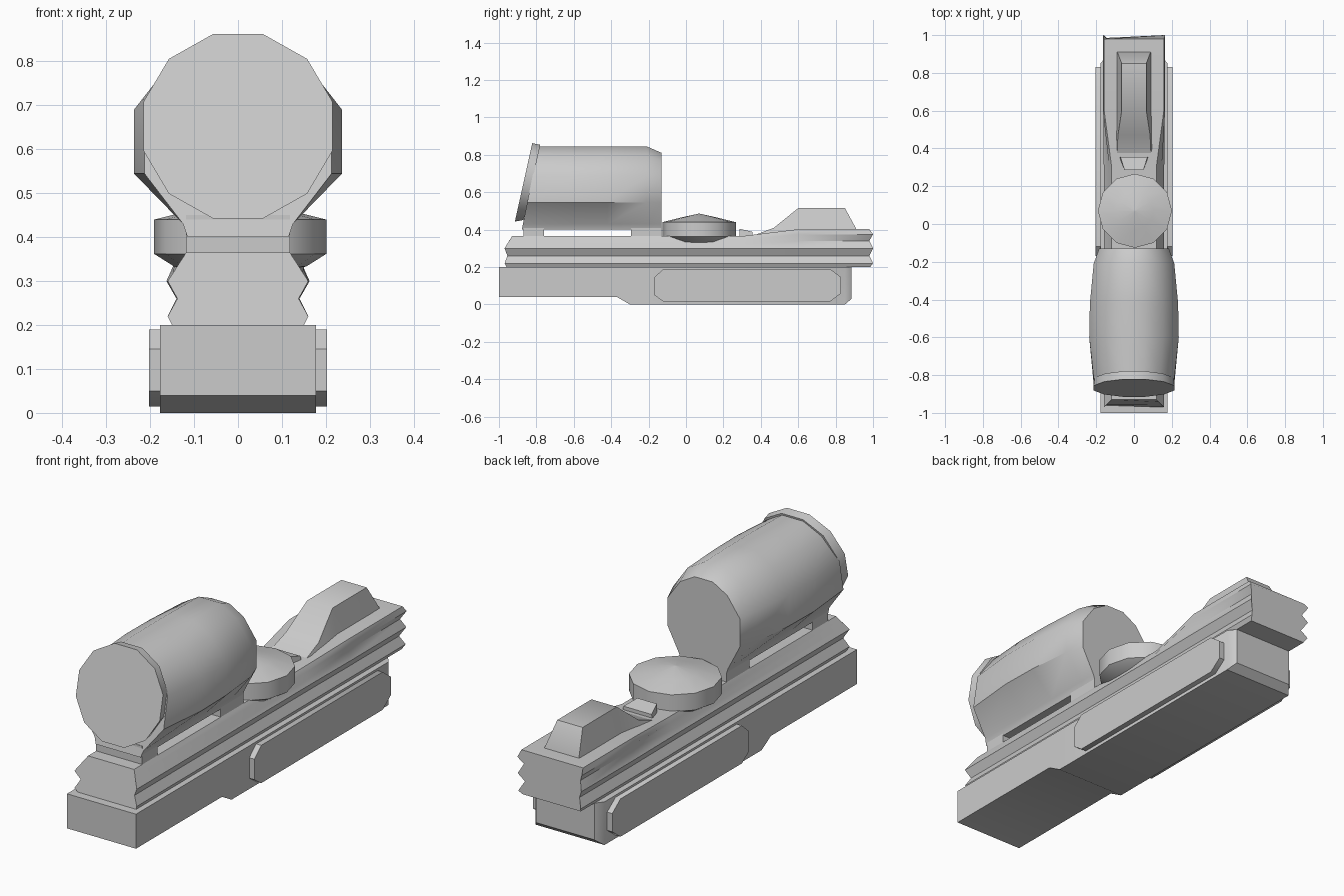
import bpy, bmesh, math
from mathutils import Vector

cube = bpy.data.objects.get("Cube")
if cube:
    bpy.data.objects.remove(cube, do_unlink=True)

grey = bpy.data.materials.new("plain grey")
grey.use_nodes = True
COLOUR = (0.6, 0.6, 0.6, 1)
grey.diffuse_color = COLOUR
grey.node_tree.nodes["Principled BSDF"].inputs["Base Color"].default_value = COLOUR


def loft(name, rings, angle=40):
    """Bridge equal rings of points and close both ends."""
    bm = bmesh.new()
    rows = [[bm.verts.new(p) for p in ring] for ring in rings]
    n = len(rows[0])
    for a, b in zip(rows, rows[1:]):
        for i in range(n):
            j = (i + 1) % n
            bm.faces.new((a[i], a[j], b[j], b[i]))
    bm.faces.new(rows[0])
    bm.faces.new(rows[-1])
    bmesh.ops.recalc_face_normals(bm, faces=bm.faces[:])
    mesh = bpy.data.meshes.new(name)
    bm.to_mesh(mesh)
    bm.free()
    mesh.polygons.foreach_set("use_smooth", [True] * len(mesh.polygons))
    mesh.set_sharp_from_angle(angle=math.radians(angle))
    mesh.materials.append(grey)
    ob = bpy.data.objects.new(name, mesh)
    bpy.context.collection.objects.link(ob)
    return ob


def mirrored(half):
    """Close a right-hand half outline with its mirror image."""
    return half + [(-p[0], p[1], p[2]) for p in reversed(half)]


def trapezoid(y, low_w, top_w, low, top):
    return mirrored([(low_w, y, low), (top_w, y, top)])


# Base block with stepped underside and chamfered back
loft("base", [trapezoid(y, w, w, low, 0.2) for y, w, low in [
    (-1, .177, .04), (-.37, .177, .04), (-.3, .177, 0),
    (.85, .177, 0), (.885, .15, .03)]])

# Side panels with clipped corners
outline = [(-.17, .05), (-.12, .015), (.77, .015), (.83, .06),
           (.83, .145), (.77, .19), (-.12, .19), (-.17, .145)]
for side, label in ((1, "left"), (-1, "right")):
    loft(label + "_panel", [[(side * x, y, z) for y, z in outline]
                            for x in (.15, .203)])

# Ribbed rail: z front, z back, width front, width back, front y, back y
layers = [(.2, .2, .15, .15, -.96, .985), (.22, .22, .16, .16, -.97, 1),
          (.26, .26, .138, .14, -.955, .98), (.3, .3, .16, .163, -.97, 1),
          (.32, .34, .147, .145, -.958, .98), (.345, .375, .131, .165, -.942, 1),
          (.365, .402, .118, .158, -.93, .98)]
stations = []
for k in range(4):
    t = 0 if k < 2 else 1
    half = [(wf + (wb - wf) * t, (yf, .3, .6, yb)[k], zf + (zb - zf) * t)
            for zf, zb, wf, wb, yf, yb in layers]
    stations.append(mirrored(half))
loft("ribbed_rail", stations)

# Rear hump
loft("rear_hump", [trapezoid(y, w, t, .36, z) for y, w, t, z in [
    (.36, .1, .09, .368), (.47, .1, .085, .41), (.6, .1, .065, .515),
    (.85, .1, .065, .515), (.915, .1, .09, .395)]])

# Small wedge between hump and dial
loft("small_wedge", [trapezoid(.285, .05, .05, .362, .405),
                     trapezoid(.355, .077, .072, .362, .388)])


def circle(r, z, n=12):
    return [(.005 + r * math.cos(math.tau * i / n),
             .07 + r * math.sin(math.tau * i / n), z) for i in range(n)]


# Lens-shaped dial
loft("dial", [circle(r, z) for r, z in [
    (.06, .32), (.15, .333), (.196, .362), (.196, .44), (.1, .464), (.004, .485)]])

# Barrel body: half outline from bottom to top
body = [(.115, .4), (.125, .43), (.237, .545), (.237, .69), (.155, .795), (.06, .845)]


def barrel_ring(y, sx, drop, tilt):
    return mirrored([(x * sx if z > .45 else x, y + tilt * (z - .84),
                      z - drop * max(0, (z - .6) / .245)) for x, z in body])


loft("barrel", [barrel_ring(-.79, .9, 0, .2), barrel_ring(-.6, 1, 0, 0),
                barrel_ring(-.42, .985, 0, 0), barrel_ring(-.21, .9, 0, 0),
                barrel_ring(-.13, .78, .035, 0)])

# Two feet carrying the barrel
for label, y0, y1 in (("front_foot", -.87, -.76), ("back_foot", -.295, -.13)):
    loft(label, [trapezoid(y, .118, .118, .35, .45) for y in (y0, y1)])

# Tilted disc closing the barrel front
low, high = Vector((0, -.915, .443)), Vector((0, -.822, .862))
mid, up = (low + high) / 2, (high - low) / 2


def disc_ring(r, y):
    ring = []
    for i in range(12):
        a = math.tau * (i + .5) / 12
        p = mid + up * (r * math.cos(a) / math.cos(math.pi / 12))
        ring.append((.215 * r * math.sin(a) / math.cos(math.pi / 12), p.y + y, p.z))
    return ring


loft("front_disc", [disc_ring(.3, 0), disc_ring(1, 0), disc_ring(.96, .045)], 60)
